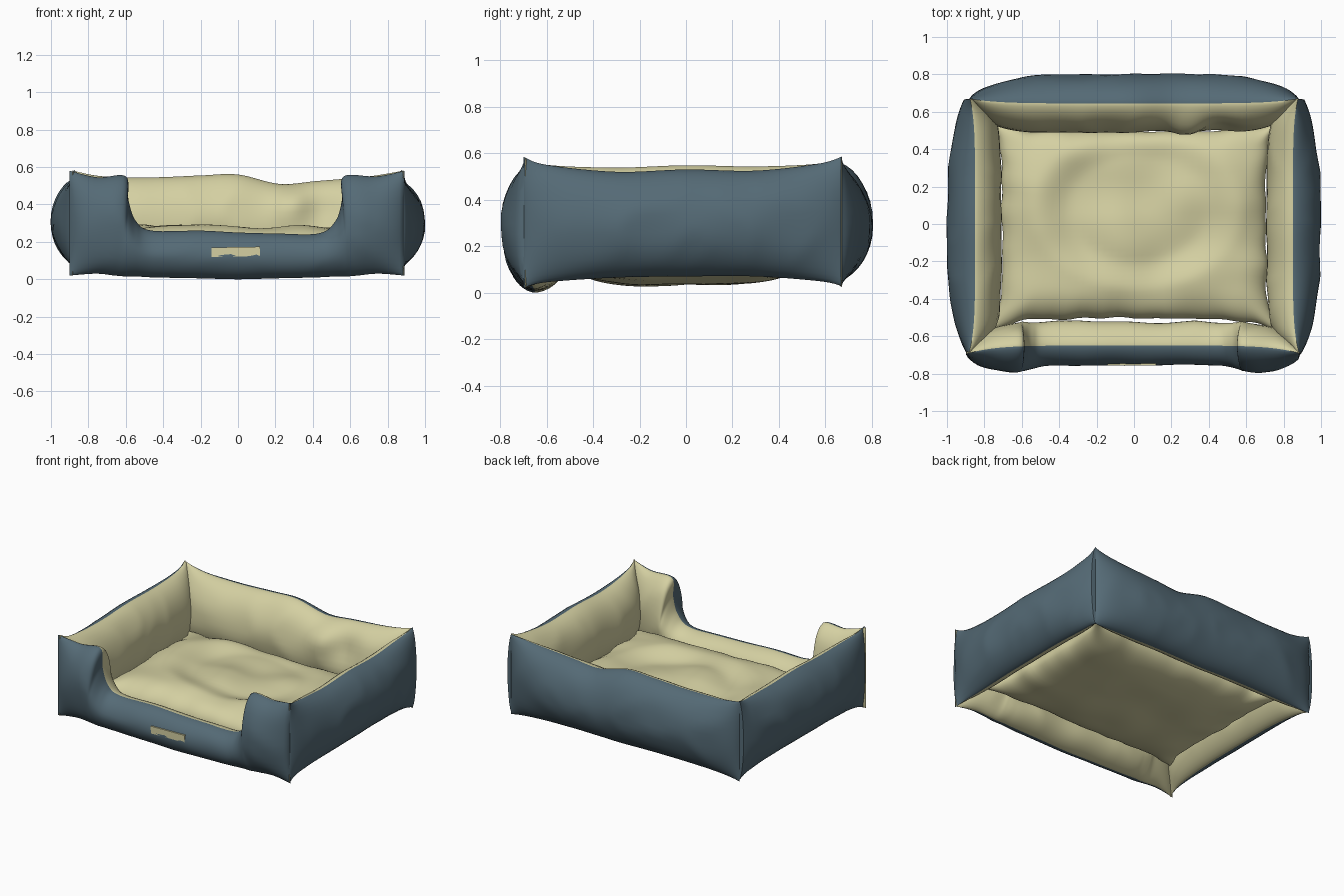
import bpy, bmesh, math
from mathutils import Vector, noise

if "Cube" in bpy.data.objects:
    bpy.data.objects.remove(bpy.data.objects["Cube"])


def material(name, rgb):
    m = bpy.data.materials.new(name)
    m.diffuse_color = (*rgb, 1)
    m.use_nodes = True
    m.node_tree.nodes["Principled BSDF"].inputs["Base Color"].default_value = m.diffuse_color
    return m


BLUE = material("slate_fabric", (0.09, 0.145, 0.18))
BEIGE = material("beige_fabric", (0.66, 0.63, 0.36))


def spline(pts, t):
    # Catmull-Rom through control rows, t in 0..1
    n = len(pts) - 1
    i = min(int(t * n), n - 1)
    f = t * n - i
    p = [Vector(pts[max(0, min(n, i + k))]) for k in (-1, 0, 1, 2)]
    return 0.5 * (2 * p[1] + (p[2] - p[0]) * f
                  + (2 * p[0] - 5 * p[1] + 4 * p[2] - p[3]) * f * f
                  + (3 * p[1] - p[0] - 3 * p[2] + p[3]) * f ** 3)


def smooth(a, b, x):
    x = max(0, min(1, (x - a) / (b - a)))
    return x * x * (3 - 2 * x)


def bump(x, y, cx, cy, r):
    return math.exp(-((x - cx) ** 2 + (y - cy) ** 2) / r ** 2)


def two_sided(name, surf_a, surf_b, nu, nv, mats):
    # Two fabric panels sewn together along their shared edges
    bm = bmesh.new()
    for idx, surf in enumerate((surf_a, surf_b)):
        g = [[bm.verts.new(surf(i / nu, j / nv)) for j in range(nv + 1)] for i in range(nu + 1)]
        for i in range(nu):
            for j in range(nv):
                q = [g[i][j], g[i + 1][j], g[i + 1][j + 1], g[i][j + 1]]
                bm.faces.new(q).material_index = idx
    bmesh.ops.remove_doubles(bm, verts=bm.verts, dist=1e-5)
    bmesh.ops.recalc_face_normals(bm, faces=bm.faces)
    me = bpy.data.meshes.new(name)
    bm.to_mesh(me)
    bm.free()
    ob = bpy.data.objects.new(name, me)
    bpy.context.collection.objects.link(ob)
    for m in mats:
        me.materials.append(m)
    bpy.ops.object.select_all(action='DESELECT')
    ob.select_set(True)
    bpy.context.view_layer.objects.active = ob
    bpy.ops.object.shade_smooth_by_angle(angle=math.radians(45))
    return ob


def wall(name, rows, seam, flare, out, inn, pw, place, seed, nu=72):
    # rows: (along_top, z_top, along_bottom, z_bottom); place maps (along, outward, z)
    half = max(abs(r[0]) for r in rows)

    def panel(depth, sign):
        def f(t, w):
            a, zt, b, zb = spline(rows, t)
            v = math.sin((w - 0.5) * math.pi)
            k = 0.5 + 0.5 * v
            s, z = b + (a - b) * k, zb + (zt - zb) * k
            u = min(1, abs(s) / half)
            prof = max(0, 1 - u ** pw[sign < 0]) ** 0.8 * max(0, 1 - v * v) ** 0.6
            if t in (0, 1):
                prof = 0
            n = 1 - 0.14 * abs(noise.noise(Vector((s * 3.5 + seed, z * 4, sign * 3))))
            d = depth(s, z) if callable(depth) else depth
            return place(s, seam + flare * u ** 6 + sign * d * prof * n, z)
        return f
    return two_sided(name, panel(out, 1), panel(inn, -1), nu, 18, (BLUE, BEIGE))


# Side bolsters, the left one a little taller
for label, sx, dz in (("left", -1, .008), ("right", 1, -.01)):
    side = [(-.70, .585, -.70, .02), (-.6, .55, -.6, .045), (-.3, .53 + dz, -.3, .065), (0, .54 + dz, 0, .07),
            (.3, .535 + dz, .3, .07), (.57, .555, .57, .05), (.67, .585, .67, .03)]
    wall(label + "_bolster", side, .85, .035, .153, .145, (3.3, 7),
         lambda a, o, z, sx=sx: (sx * o, a, z), 4 + sx)

# Back bolster with a sagging top edge and a crease inside
back = [(-.88, .58, -.88, .025), (-.72, .55, -.72, .04), (-.45, .545, -.45, .05), (-.2, .555, -.2, .05),
        (0, .56, 0, .045), (.22, .51, .22, .05), (.42, .525, .42, .05), (.7, .55, .7, .04), (.88, .58, .88, .025)]
wall("back_bolster", back, .645, .025, .16,
     lambda s, z: .16 + .05 * bump(s, z, .3, .42, .09) - .03 * bump(s, z, .45, .36, .1), (5, 9),
     lambda a, o, z: (a, o, z), 9)

# Front bolster with the lowered entrance
front = [(-.90, .58, -.90, .02), (-.75, .545, -.76, .03), (-.6, .55, -.66, .02), (-.585, .42, -.6, .015),
         (-.545, .31, -.54, .015), (-.46, .26, -.45, .01), (-.2, .26, -.2, .005), (.0, .25, 0, .0),
         (.2, .245, .2, .005), (.43, .245, .42, .01), (.52, .31, .52, .015), (.555, .42, .58, .015),
         (.565, .55, .64, .02), (.74, .55, .75, .03), (.89, .58, .89, .02)]
wall("front_bolster", front, .65, .045, lambda s, z: .108 + .05 * smooth(.45, .68, abs(s)), .135, (7, 9),
     lambda a, o, z: (a, -o, z), 14, 112)


# Seat cushion: pinched corners, worn hollow in the middle
def cushion(sign):
    def f(p, q):
        u, v = math.sin((p - .5) * math.pi), math.sin((q - .5) * math.pi)
        x = u * (.705 + .08 * abs(v) ** 6 + .02 * noise.noise(Vector((v * 4, 3, u))))
        y = v * (.5 + .075 * abs(u) ** 6 + .03 * noise.noise(Vector((u * 5, 8, v)))) - .005
        prof = (max(0, 1 - abs(u) ** 4) * max(0, 1 - abs(v) ** 4)) ** .5
        n = .03 * noise.noise(Vector((x * 3.5, y * 3.5, sign * 2)))
        if sign > 0:
            r = math.hypot(x - .02, (y - .08) * 1.3)
            h = .145 + n - .055 * (1 - smooth(.35, .58, r)) + .03 * bump(x, y, -.05, .0, .2)
            h += .02 * bump(x, y, -.55, .1, .2)
        else:
            h = .12 + n * .6
        return (x, y, .155 + sign * h * prof)
    return f


two_sided("seat_cushion", cushion(1), cushion(-1), 56, 48, (BEIGE, BEIGE))

# Blank patch sewn on the front
bpy.ops.mesh.primitive_cube_add(size=1, location=(-.012, -.746, .147))
patch = bpy.context.object
patch.name = "front_patch"
patch.scale = (.26, .022, .05)
patch.rotation_euler = (0, math.radians(-1), 0)
patch.data.materials.append(BEIGE)
